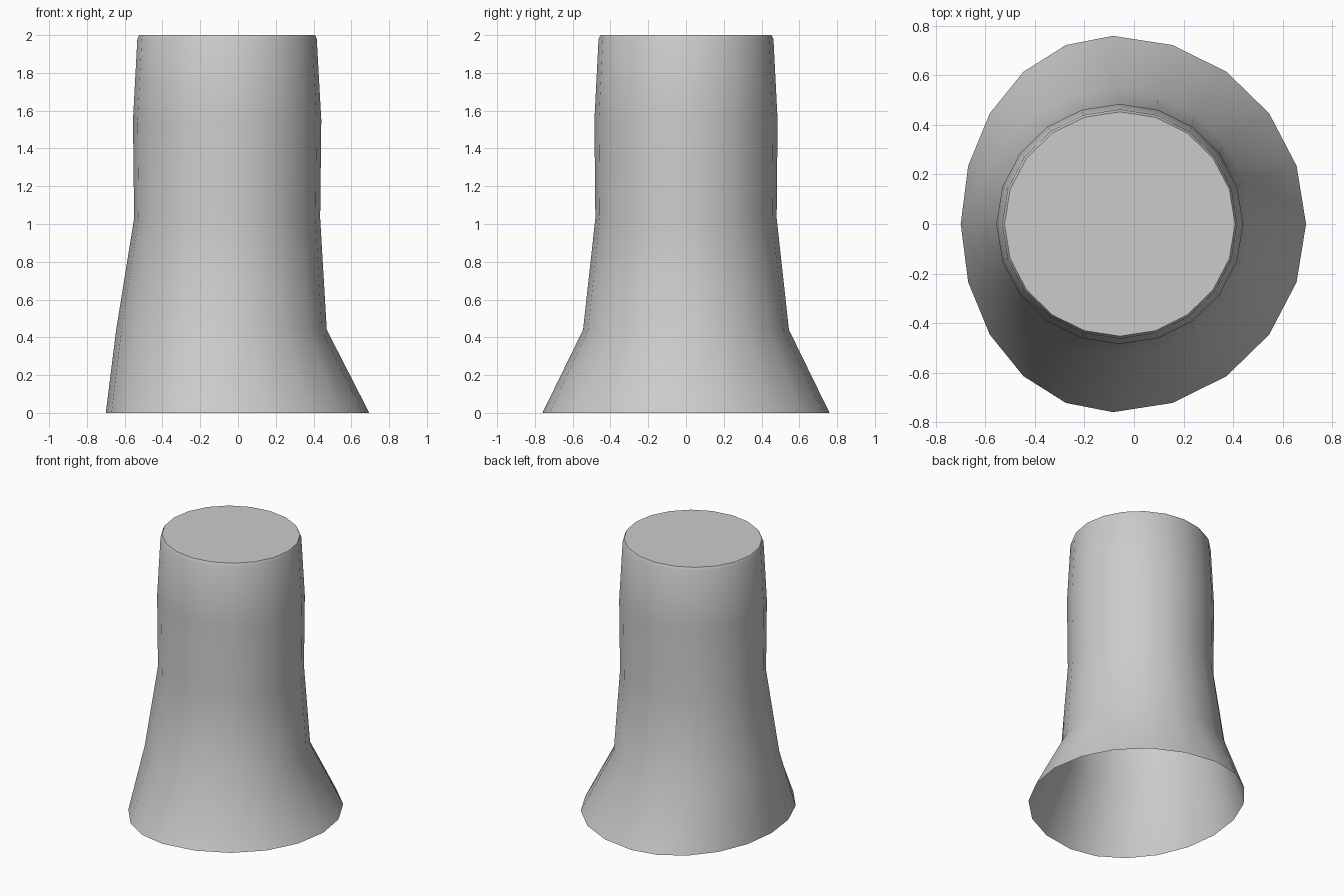
import bpy, bmesh, math

if "Cube" in bpy.data.objects:
    bpy.data.objects.remove(bpy.data.objects["Cube"])

SIDES = 20
# Rings: height, left x, right x, depth radius, x of the widest point
RINGS = [
    (0.00, -0.70, 0.695, 0.76, -0.085),
    (0.44, -0.645, 0.47, 0.545, -0.075),
    (1.03, -0.55, 0.435, 0.48, -0.057),
    (1.55, -0.556, 0.441, 0.485, -0.057),
    (1.98, -0.533, 0.417, 0.463, -0.057),
    (2.00, -0.523, 0.408, 0.453, -0.057),
]


def add_ring(bm, z, left, right, depth, mid):
    verts = []
    for i in range(SIDES):
        a = 2 * math.pi * i / SIDES
        c = math.cos(a)
        reach = right - mid if c > 0 else mid - left
        verts.append(bm.verts.new((mid + reach * c, depth * math.sin(a), z)))
    return verts


# Flared column, open underneath and capped on top
bm = bmesh.new()
rings = [add_ring(bm, *r) for r in RINGS]
for lower, upper in zip(rings, rings[1:]):
    for i in range(SIDES):
        j = (i + 1) % SIDES
        bm.faces.new((lower[i], lower[j], upper[j], upper[i]))
bm.faces.new(rings[-1])

mesh = bpy.data.meshes.new("flared_column")
bm.to_mesh(mesh)
bm.free()
column = bpy.data.objects.new("flared_column", mesh)
bpy.context.collection.objects.link(column)

# Smooth sides, crisp top rim
bpy.context.view_layer.objects.active = column
column.select_set(True)
bpy.ops.object.shade_smooth_by_angle(angle=math.radians(40))
